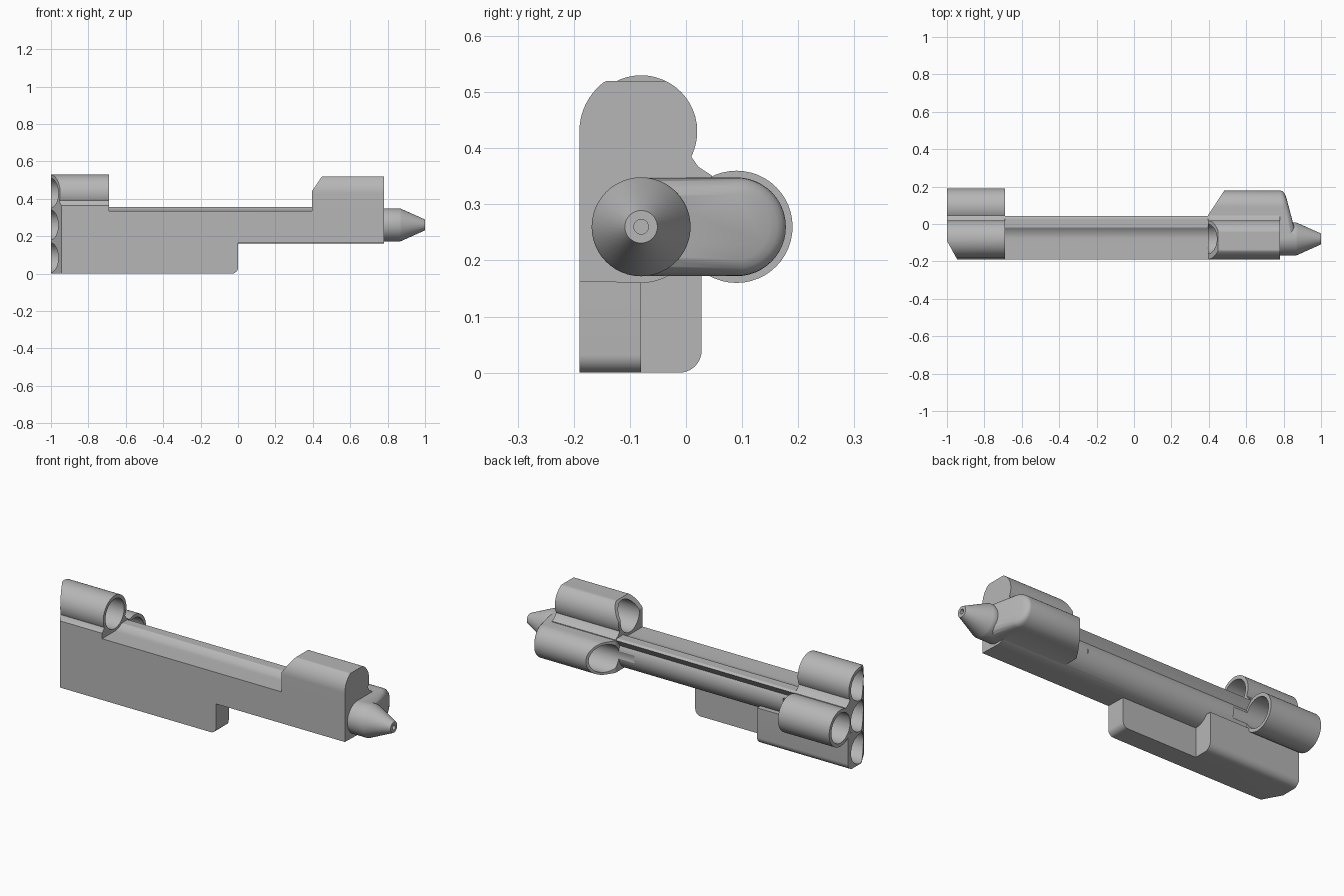
import bpy, bmesh, math

cube = bpy.data.objects.get("Cube")
if cube:
    bpy.data.objects.remove(cube, do_unlink=True)

grey = bpy.data.materials.new("plain grey")
grey.use_nodes = True
grey.diffuse_color = (0.47, 0.47, 0.47, 1)
grey.node_tree.nodes["Principled BSDF"].inputs["Base Color"].default_value = grey.diffuse_color

MAIN, TOP, REAR, LOW = (-0.08, 0.26), (-0.08, 0.43), (0.09, 0.26), (-0.08, 0.085)
R, BORE = 0.1, 0.081


def arc(c, r, a0, a1, n=24):
    """Points on an arc, angles in degrees."""
    angles = [math.radians(a0 + (a1 - a0) * i / n) for i in range(n + 1)]
    return [(c[0] + r * math.cos(a), c[1] + r * math.sin(a)) for a in angles]


def loft(name, rings):
    """Closed solid through rings of 3D points."""
    bm = bmesh.new()
    loops = [[bm.verts.new(p) for p in ring] for ring in rings]
    n = len(loops[0])
    for a, b in zip(loops, loops[1:]):
        for i in range(n):
            j = (i + 1) % n
            bm.faces.new((a[i], a[j], b[j], b[i]))
    bm.faces.new(loops[0])
    bm.faces.new(loops[-1])
    bmesh.ops.recalc_face_normals(bm, faces=bm.faces)
    mesh = bpy.data.meshes.new(name)
    bm.to_mesh(mesh)
    bm.free()
    ob = bpy.data.objects.new(name, mesh)
    bpy.context.collection.objects.link(ob)
    mesh.materials.append(grey)
    return ob


def prism(name, pts, a, b, axis="x"):
    """Extrude a flat profile along one axis from a to b."""
    place = {"x": lambda p, t: (t, p[0], p[1]),
             "y": lambda p, t: (p[0], t, p[1]),
             "z": lambda p, t: (p[0], p[1], t)}[axis]
    return loft(name, [[place(p, t) for p in pts] for t in (a, b)])


def rod(name, c, r, a, b):
    return prism(name, arc(c, r, 0, 352.5, 47), a, b)


def combine(base, parts, operation):
    """Boolean each part into the base, then drop the part."""
    for part in parts:
        part.hide_render = True
        mod = base.modifiers.new("join", "BOOLEAN")
        mod.operation, mod.solver, mod.object = operation, "EXACT", part
        dg = bpy.context.evaluated_depsgraph_get()
        mesh = bpy.data.meshes.new_from_object(base.evaluated_get(dg))
        base.modifiers.clear()
        base.data = mesh
        bpy.data.objects.remove(part, do_unlink=True)


# Long body: flat front, round back, shallow channel along the top
body = prism("body",
             [(-0.19, 0.163), (-0.08, 0.16)] + arc(MAIN, R, -85, 28)
             + [(0.022, 0.325), (0.042, 0.348), (0.03, 0.356), (-0.02, 0.356)]
             + arc(TOP, 0.095, -58, -90, 6) + [(-0.19, 0.335)], -1, 0.78)

# Grip blocks below the body
wide_block = prism("wide_block",
                   [(-0.19, 0)] + arc((-0.012, 0.04), 0.04, -90, 0, 10)
                   + [(0.028, 0.2), (-0.19, 0.2)], -1, -0.45)
thin_block = prism("thin_block",
                   [(-0.6, 0)] + arc((-0.032, 0.032), 0.032, -90, 0, 10)
                   + [(0, 0.2), (-0.6, 0.2)], -0.19, -0.08, "y")

# Right end tubes
web = [(-0.08, 0.3), (-0.08, 0.43), (0.008, 0.387), (0.022, 0.367), (0.045, 0.352), (0.045, 0.3)]
end_top_tube = rod("end_top_tube", TOP, R, -1, -0.69)
end_rear_tube = rod("end_rear_tube", REAR, R, -1, -0.69)
end_web = prism("end_web", web, -1, -0.69)
end_ledge = prism("end_ledge",
                  [(-0.19, 0.3), (-0.19, 0.365), (-0.176, 0.38), (-0.168, 0.396),
                   (-0.08, 0.43), (-0.08, 0.3)], -1, -0.69)

# Upper and rear housings beside the nozzle
hood = [(y, min(z, 0.52)) for y, z in arc(TOP, 0.11, 180, 90)]
hood += [(y, min(z, 0.5201)) for y, z in arc(TOP, R, 85, -40)]
top_housing = prism("top_housing", [(-0.19, 0.2)] + hood + [(-0.01, 0.2)], 0.395, 0.78)
housing_web = prism("housing_web", web, 0.395, 0.78)


def stadium(r, x, shear=0.0):
    pts = arc(REAR, r, -90, 90) + arc(MAIN, r, 90, 270)
    return [(x + shear * (0.09 - y) / 0.17, y, z) for y, z in pts]


rear_housing = loft("rear_housing", [
    stadium(0.088, 0.395), stadium(0.088, 0.785), stadium(0.087, 0.80, 0.02),
    stadium(0.082, 0.813, 0.03), stadium(0.073, 0.822, 0.04), stadium(0.058, 0.828, 0.045)])

# Nozzle with a tapered tip
nozzle = loft("nozzle", [
    [(x, y, z) for y, z in arc(MAIN, r, 0, 352.5, 47)]
    for x, r in ((0.7, 0.0882), (0.865, 0.0882), (0.875, 0.085), (1, 0.029))])

combine(body, [wide_block, thin_block, end_top_tube, end_rear_tube, end_web, end_ledge,
               top_housing, housing_web, rear_housing, nozzle], "UNION")

# Bores and corner chamfers
cutters = [rod("bore", c, BORE, -1.1, x) for c, x in
           ((TOP, -0.6), (REAR, -0.6), (MAIN, -0.72), (LOW, -0.55))]
cutters += [
    rod("top_bore", TOP, BORE, 0.3, 0.7),
    rod("rear_bore", REAR, 0.075, 0.3, 0.7),
    rod("tip_bore", MAIN, 0.013, 0.93, 1.1),
    prism("top_chamfer", [(0.38, 0.418), (0.463, 0.54), (0.38, 0.54)], -0.3, 0.06, "y"),
    prism("rear_chamfer", [(0.385, 0.046), (0.395, 0.046), (0.497, 0.2), (0.385, 0.2)], 0.1, 0.42, "z"),
    prism("end_chamfer", [(-1.05, 0.001), (-0.934, -0.21), (-1.05, -0.21)], -0.1, 0.6, "z"),
]
combine(body, cutters, "DIFFERENCE")

bpy.context.view_layer.objects.active = body
body.select_set(True)
bpy.ops.object.shade_smooth_by_angle(angle=math.radians(30))
